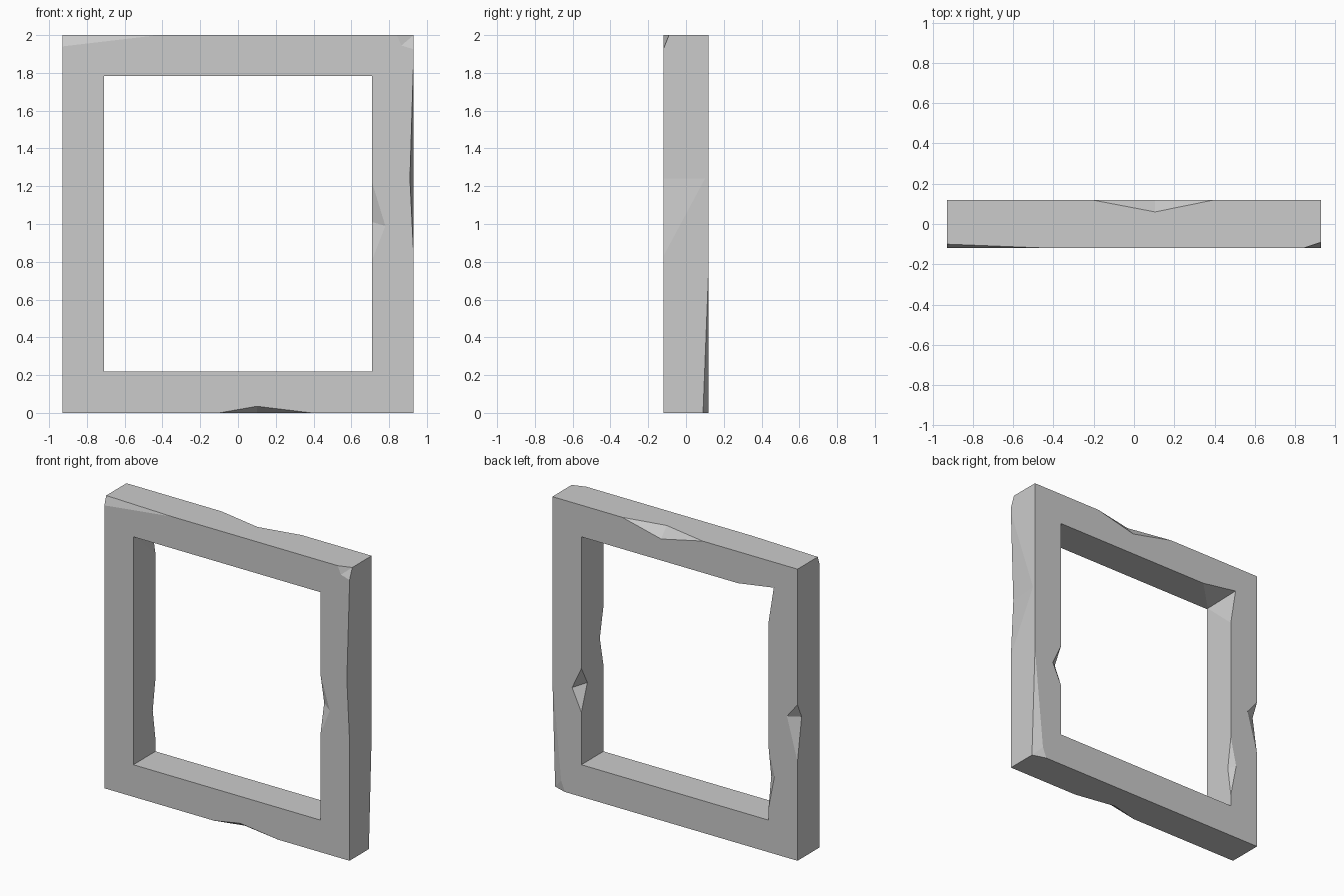
import bpy, bmesh
from mathutils import Vector

if "Cube" in bpy.data.objects:
    bpy.data.objects.remove(bpy.data.objects["Cube"])

W, D, H = 0.93, 0.12, 2.0          # outer half width, half depth, height
IW, Z0, Z1 = 0.71, 0.22, 1.783     # opening half width, bottom, top


def make_object(name, bm):
    bmesh.ops.recalc_face_normals(bm, faces=bm.faces)
    mesh = bpy.data.meshes.new(name)
    bm.to_mesh(mesh)
    bm.free()
    obj = bpy.data.objects.new(name, mesh)
    bpy.context.collection.objects.link(obj)
    return obj


# Rectangular frame: a flat ring extruded through its depth
bm = bmesh.new()
outer = [bm.verts.new((x, -D, z)) for x, z in ((-W, 0), (W, 0), (W, H), (-W, H))]
inner = [bm.verts.new((x, -D, z)) for x, z in ((-IW, Z0), (IW, Z0), (IW, Z1), (-IW, Z1))]
ring = [bm.faces.new((outer[i], outer[(i + 1) % 4], inner[(i + 1) % 4], inner[i]))
        for i in range(4)]
ext = bmesh.ops.extrude_face_region(bm, geom=ring, use_keep_orig=True)
bmesh.ops.translate(bm, vec=(0, 2 * D, 0),
                    verts=[v for v in ext["geom"] if isinstance(v, bmesh.types.BMVert)])
frame = make_object("window_frame", bm)


def chip(a, b, p, q, k=0.3):
    """Cut the wedge a-b-p-q: facets a-p-q and b-p-q are left on the frame."""
    a, b, p, q = map(Vector, (a, b, p, q))
    mid = (p + q) / 2
    pts = (a + (a - mid) * k, b + (b - mid) * k, p + (p - q) * k, q + (q - p) * k)
    cb = bmesh.new()
    vs = [cb.verts.new(v) for v in pts]
    bmesh.ops.convex_hull(cb, input=vs)
    cutter = make_object("chip_cutter", cb)
    cutter.hide_render = True
    mod = frame.modifiers.new("chip", "BOOLEAN")
    mod.operation, mod.solver, mod.object = "DIFFERENCE", "EXACT", cutter
    bpy.context.view_layer.objects.active = frame
    bpy.ops.object.modifier_apply(modifier=mod.name)
    bpy.data.objects.remove(cutter)


# Chips along the outer edges
chip((-0.21, D, H), (0.4, D, H), (0.105, 0.06, H), (0.105, D, 1.93))
chip((-0.1, -D, 0), (0.39, -D, 0), (0.1, -D, 0.035), (0.1, -0.07, 0))
chip((W, -D, 1.89), (W, -D, 0.83), (0.91, -D, 1.24), (W, 0.1, 1.24))
chip((-W, D, 1.07), (-W, D, 0.68), (-0.85, D, 0.97), (-W, 0.075, 0.97))

# Chips along the opening edges
chip((IW, -D, 1.22), (IW, -D, 0.81), (0.78, -D, 0.99), (IW, -0.08, 1.01))
chip((IW, D, 0.88), (IW, D, 0.58), (0.78, D, 0.73), (IW, 0.055, 0.76))
chip((-IW, D, 0.725), (-IW, D, 0.3), (-0.755, D, 0.53), (-IW, 0.09, 0.51))
chip((-0.48, D, Z1), (-IW, D, 1.575), (-0.75, D, 1.825), (-IW, -0.11, Z1))

# Chipped outer corners
chip((-0.42, -D, H), (-1.0, -0.14, 2.02), (-W, -D, 1.94), (-W, -0.1, H))
q, d = (0.865, -D, 1.945), (W, -0.09, H)
chip((0.84, -D, H), (0.98, -0.14, 2.03), q, d)
chip((W, -D, 1.925), (0.96, -0.14, 2.05), q, d)
q, d = (0.863, D, 0.07), (W, 0.09, 0)
chip((W, D, 0.77), (0.95, 0.14, -0.05), q, d)
chip((0.835, D, 0), (0.99, 0.14, -0.03), q, d)

frame.data.shade_flat()
